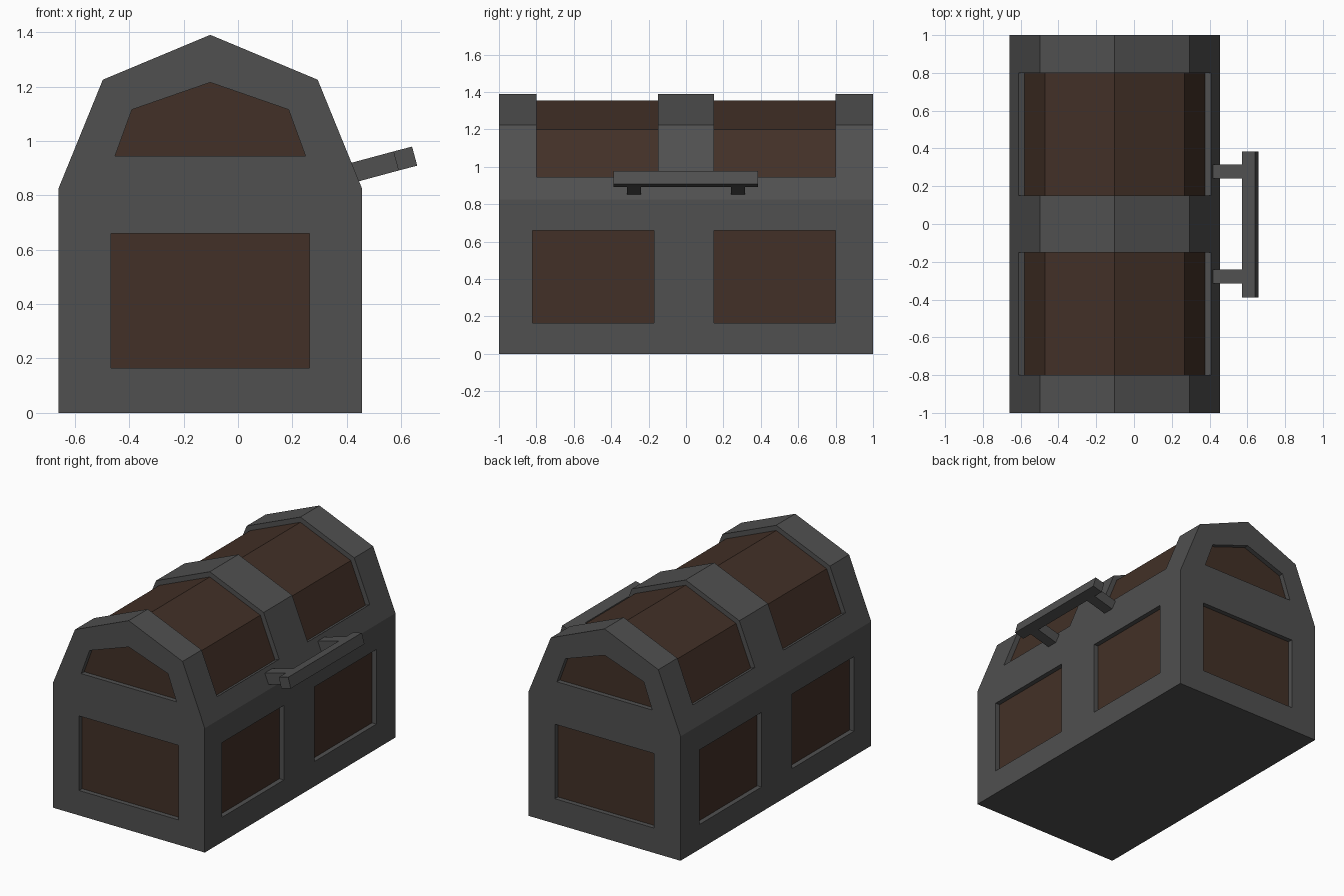
import bpy, bmesh

if "Cube" in bpy.data.objects:
    bpy.data.objects.remove(bpy.data.objects["Cube"])

CX, HALF, SPLIT, D = -0.102, 0.558, 0.825, 0.032


def material(name, rgb):
    m = bpy.data.materials.new(name)
    m.diffuse_color = (*rgb, 1)
    m.use_nodes = True
    m.node_tree.nodes["Principled BSDF"].inputs["Base Color"].default_value = m.diffuse_color
    return m


IRON = material("dark_iron", (0.08, 0.08, 0.08))
WOOD = material("brown_wood", (0.055, 0.03, 0.02))


def solid(name, prisms):
    """Each prism: (2D profile, axis, low, high, indices of wooden faces)."""
    bm = bmesh.new()
    for pts, axis, lo, hi, wood in prisms:
        n = len(pts)
        place = lambda p, t: (t, p[0], p[1]) if axis == "x" else (p[0], t, p[1])
        a = [bm.verts.new(place(p, lo)) for p in pts]
        b = [bm.verts.new(place(p, hi)) for p in pts]
        loops = [(a[i], a[(i + 1) % n], b[(i + 1) % n], b[i]) for i in range(n)]
        for i, loop in enumerate(loops + [a, b]):
            bm.faces.new(loop).material_index = int(i in wood)
    bmesh.ops.recalc_face_normals(bm, faces=bm.faces)
    mesh = bpy.data.meshes.new(name)
    bm.to_mesh(mesh)
    bm.free()
    mesh.materials.append(IRON)
    mesh.materials.append(WOOD)
    obj = bpy.data.objects.new(name, mesh)
    bpy.context.collection.objects.link(obj)
    return obj


def carve(obj, cutter):
    """Cut recesses; the wooden cutter faces become the panels."""
    mod = obj.modifiers.new("recesses", "BOOLEAN")
    mod.operation, mod.solver, mod.object = "DIFFERENCE", "EXACT", cutter
    bpy.context.view_layer.objects.active = obj
    bpy.ops.object.modifier_apply(modifier=mod.name)
    bpy.data.objects.remove(cutter)


def rect(u0, u1, v0, v1):
    return [(u0, v0), (u1, v0), (u1, v1), (u0, v1)]


def mirrored(right):
    """Full outline from the right half (bottom to apex), about x = CX."""
    pts = [(CX + x, z) for x, z in right]
    return pts + [(CX - x, z) for x, z in right[-2::-1]]


def ends(profile):
    """Front and back recess cutters for one profile."""
    n = len(profile)
    return [(profile, "y", -1.1, D - 1, {n + 1}), (profile, "y", 1 - D, 1.1, {n})]


# Base box with windows on all four sides
x0, x1 = CX - HALF, CX + HALF
base = solid("chest_base", [(rect(x0, x1, 0, SPLIT), "y", -1, 1, ())])
cuts = ends(rect(CX - 0.365, CX + 0.365, 0.165, 0.66))
for y0, y1 in ((-0.82, -0.17), (0.15, 0.8)):
    w = rect(y0, y1, 0.165, 0.66)
    cuts += [(w, "x", x1 - D, x1 + 0.1, {4}), (w, "x", x0 - 0.1, x0 + D, {5})]
carve(base, solid("base_cutter", cuts))

# Faceted lid with arched roof panels and end panels
lid = solid("chest_lid", [(mirrored([(HALF, SPLIT), (0.395, 1.225), (0, 1.39)]), "y", -1, 1, ())])


def arch(s):
    """Roof outline from the panel edge up, offset outwards by s."""
    return mirrored([(0.508 + 0.924 * s, 0.945 + 0.382 * s),
                     (0.395 + 0.766 * s, 1.225 + 0.766 * s), (0, 1.39 + 1.083 * s)])


band = arch(-D) + arch(0.04)[::-1]
cuts = ends(mirrored([(0.35, 0.945), (0.288, 1.115), (0, 1.215)]))
cuts += [(band, "y", y, y + 0.65, {0, 1, 2, 3}) for y in (-0.8, 0.15)]
carve(lid, solid("lid_cutter", cuts))

# Tilted handle on the right side
solid("handle_bar", [([(0.571, 0.961), (0.590, 0.891), (0.659, 0.909), (0.640, 0.979)],
                      "y", -0.388, 0.385, ())])
arm = [(0.40, 0.915), (0.42, 0.845), (0.590, 0.891), (0.571, 0.961)]
for side, y in (("front", -0.315), ("back", 0.24)):
    solid("handle_arm_" + side, [(arm, "y", y, y + 0.075, ())])
